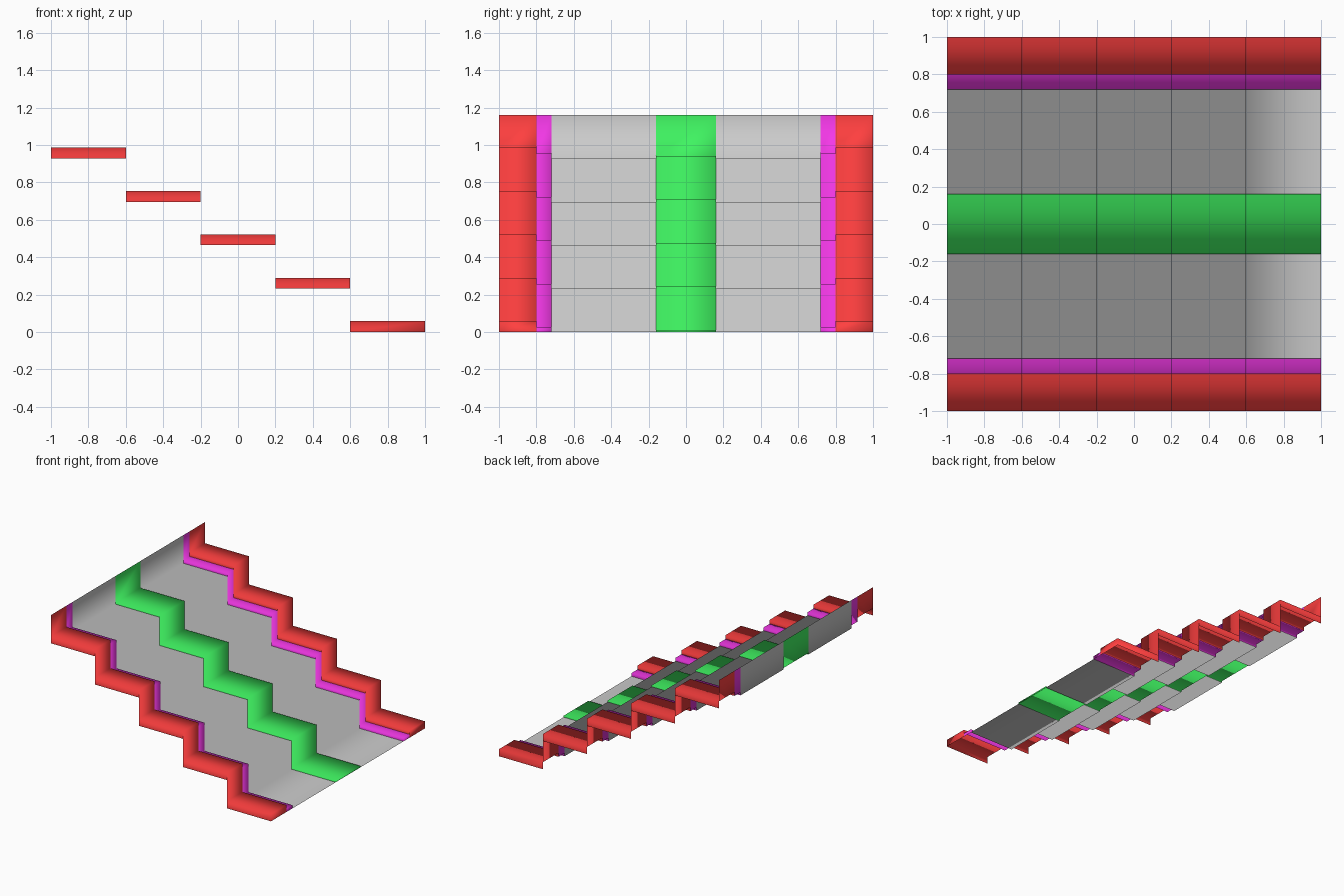
import bpy, bmesh

if "Cube" in bpy.data.objects:
    bpy.data.objects.remove(bpy.data.objects["Cube"])

STEPS, RUN, RISE = 5, 0.4, 0.232


def material(name, rgb):
    m = bpy.data.materials.new(name)
    m.diffuse_color = (*rgb, 1)
    m.use_nodes = True
    m.node_tree.nodes["Principled BSDF"].inputs["Base Color"].default_value = m.diffuse_color
    return m


def stair_strip(name, y0, y1, h=0.0, wall0=None, wall1=None, mat=None):
    """Thin zigzag sheet raised by h; wall0/wall1 = height where each side wall starts."""
    bm = bmesh.new()

    def quad(*pts):
        bm.faces.new([bm.verts.new(p) for p in pts])

    # zigzag profile from the front lip up to the top riser
    pts = [(1, 0)] if h else []
    for i in range(STEPS):
        z = i * RISE + h
        pts += [(1 - i * RUN, z), (1 - (i + 1) * RUN, z)]
    pts.append((-1, STEPS * RISE))
    for (xa, za), (xb, zb) in zip(pts, pts[1:]):
        quad((xa, y0, za), (xa, y1, za), (xb, y1, zb), (xb, y0, zb))

    # small side walls under each tread
    for i in range(STEPS):
        z, xf, xb = i * RISE, 1 - i * RUN, 1 - (i + 1) * RUN
        if wall0 is not None:
            quad((xb, y0, z + wall0), (xf, y0, z + wall0), (xf, y0, z + h), (xb, y0, z + h))
        if wall1 is not None:
            quad((xf, y1, z + wall1), (xb, y1, z + wall1), (xb, y1, z + h), (xf, y1, z + h))

    bmesh.ops.remove_doubles(bm, verts=bm.verts, dist=1e-4)
    for f in bm.faces:
        f.smooth = True
    me = bpy.data.meshes.new(name)
    bm.to_mesh(me)
    bm.free()
    if mat:
        me.materials.append(mat)
    ob = bpy.data.objects.new(name, me)
    bpy.context.collection.objects.link(ob)
    return ob


red = material("red", (1.0, 0.05, 0.05))
magenta = material("magenta", (0.9, 0.04, 0.8))
green = material("green", (0.05, 0.9, 0.12))

RED_H, MAG_H, GREEN_H = 0.058, 0.026, 0.012

# raised centre runner
stair_strip("centre_runner", -0.16, 0.16, GREEN_H, 0, 0, green)

# grey steps, inner trim and outer border on each side
stair_strip("steps_right", -0.72, -0.16)
stair_strip("steps_left", 0.16, 0.72)
stair_strip("trim_right", -0.80, -0.72, MAG_H, None, 0, magenta)
stair_strip("trim_left", 0.72, 0.80, MAG_H, 0, None, magenta)
stair_strip("border_right", -1.0, -0.80, RED_H, 0, MAG_H, red)
stair_strip("border_left", 0.80, 1.0, RED_H, MAG_H, 0, red)
